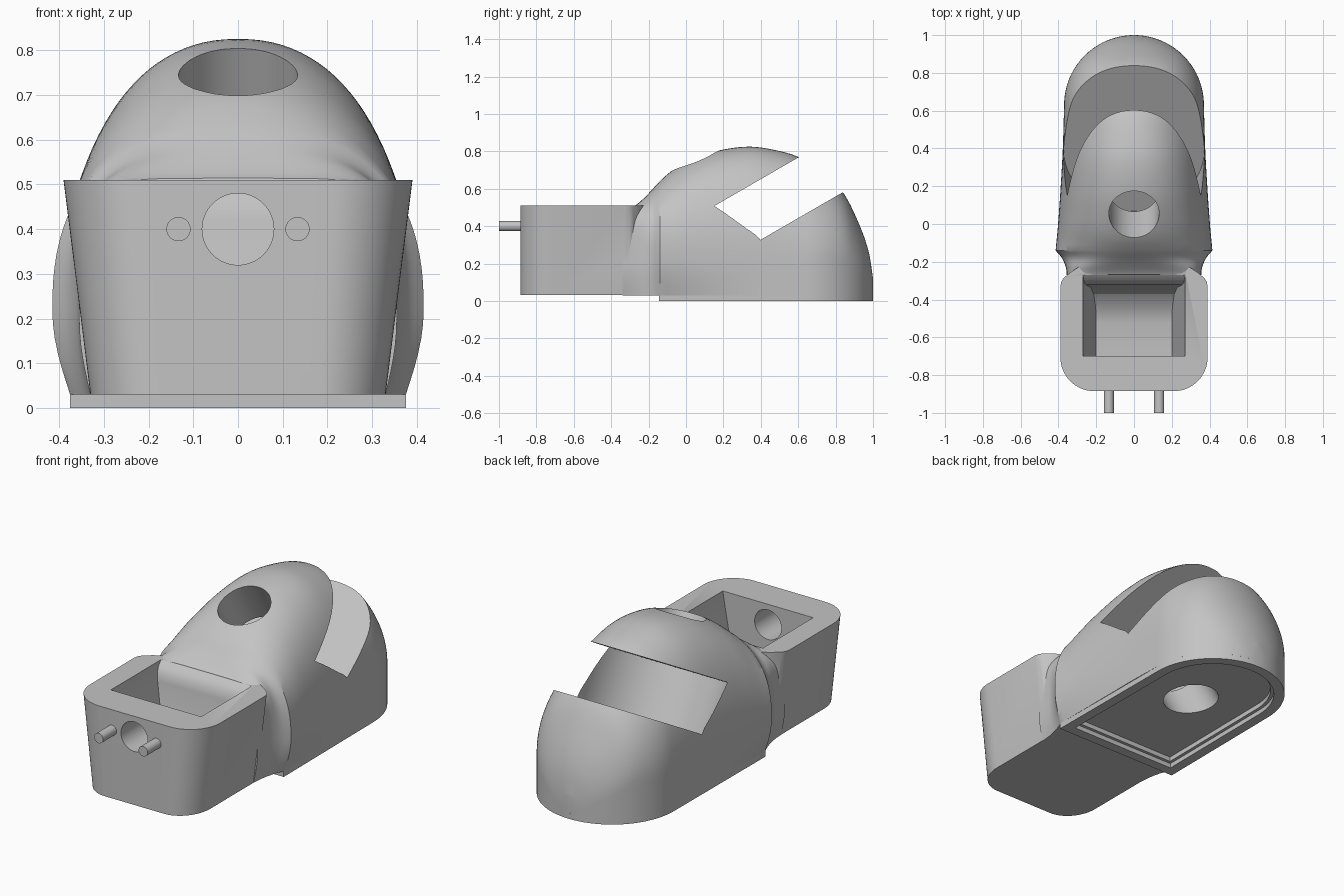
import bpy, bmesh
from math import sin, cos, pi, sqrt, radians
from mathutils import Matrix, Vector

cube = bpy.data.objects.get("Cube")
if cube:
    bpy.data.objects.remove(cube, do_unlink=True)

grey = bpy.data.materials.new("plain grey")
grey.use_nodes = True
grey.diffuse_color = (0.55, 0.55, 0.55, 1)
grey.node_tree.nodes["Principled BSDF"].inputs["Base Color"].default_value = (0.55, 0.55, 0.55, 1)


def loft(name, rings, matrix=Matrix()):
    """Skin equal-length rings of points and cap both ends."""
    bm = bmesh.new()
    rows = [[bm.verts.new(matrix @ Vector(p)) for p in r] for r in rings]
    n = len(rows[0])
    for a, b in zip(rows, rows[1:]):
        for i in range(n):
            j = (i + 1) % n
            bm.faces.new((a[i], a[j], b[j], b[i]))
    bm.faces.new(rows[0])
    bm.faces.new(rows[-1])
    bmesh.ops.recalc_face_normals(bm, faces=bm.faces)
    mesh = bpy.data.meshes.new(name)
    bm.to_mesh(mesh)
    bm.free()
    mesh.materials.append(grey)
    ob = bpy.data.objects.new(name, mesh)
    bpy.context.collection.objects.link(ob)
    return ob


def prism(name, outline, lo, hi, matrix=Matrix()):
    return loft(name, [[(x, y, h) for x, y in outline] for h in (lo, hi)], matrix)


def circle(cx, cy, r, n=64):
    return [(cx + r * cos(2 * pi * i / n), cy + r * sin(2 * pi * i / n)) for i in range(n)]


def combine(target, tool, operation):
    """Apply a boolean and remove the tool."""
    mod = target.modifiers.new("cut", 'BOOLEAN')
    mod.operation, mod.solver, mod.object = operation, 'EXACT', tool
    bpy.context.view_layer.update()
    deps = bpy.context.evaluated_depsgraph_get()
    mesh = bpy.data.meshes.new_from_object(target.evaluated_get(deps))
    target.modifiers.clear()
    target.data = mesh
    bpy.data.objects.remove(tool, do_unlink=True)


def curve(pts, x):
    """Smooth interpolation through a few points."""
    def slope(i):
        a, b = pts[max(i - 1, 0)], pts[min(i + 1, len(pts) - 1)]
        return (b[1] - a[1]) / (b[0] - a[0])
    k = 0
    while k < len(pts) - 2 and x > pts[k + 1][0]:
        k += 1
    (x0, y0), (x1, y1) = pts[k], pts[k + 1]
    h = x1 - x0
    t = min(max((x - x0) / h, 0), 1)
    return (y0 * (1 + 2 * t) * (1 - t) ** 2 + h * slope(k) * t * (1 - t) ** 2
            + y1 * t * t * (3 - 2 * t) + h * slope(k + 1) * t * t * (t - 1))


def section(y, base, width, height, power, z0=.03):
    """Cross-section: swelling side wall below, rounded crown above."""
    zc = max(z0 + .01, min(0.22, 0.4 * height))
    side = [(base + (width - base) * sin(i / 6 * pi / 2), z0 + (zc - z0) * i / 6) for i in range(6)]
    for i in range(28):
        a = i / 28 * pi / 2
        side.append((width * cos(a) ** (2 / power), zc + (height - zc) * sin(a) ** (2 / power)))
    return ([(x, y, z) for x, z in side] + [(0, y, height)]
            + [(-x, y, z) for x, z in reversed(side)])


# Domed body, running forward into a flared neck
crest = [(-.34, .495), (-.3, .503), (-.26, .519), (-.2, .575), (-.14, .64), (-.07, .70),
         (.05, .762), (.17, .803), (.33, .825), (.46, .81), (.6, .77), (.72, .69),
         (.84, .58), (.93, .40), (.98, .25), (1, .12)]
neck_flank = [(-.34, .355), (-.27, .356), (-.23, .361), (-.18, .382), (-.14, .415)]
flank = [(-.14, .415), (0, .402), (.2, .388), (.4, .377), (.63, .37)]
crown = [(-.34, 8), (-.27, 6), (-.2, 3.2), (-.14, 2.4), (0, 2.3), (.3, 2.25), (.6, 2.1), (1, 2)]
rings = []
for i in range(20):
    y = -.34 + .2 * i / 20
    rings.append(section(y, .33 + .045 * (i / 20) ** 2, curve(neck_flank, y),
                         curve(crest, y), curve(crown, y)))
stations = [-.14 + .77 * i / 24 for i in range(24)]
stations += [.63 + .37 * sin(i / 25 * pi / 2) for i in range(25)]
for y in stations:
    w = curve(flank, y) if y < .63 else .37 * sqrt(1 - ((y - .63) / .37) ** 2)
    rings.append(section(y, min(w, .375), w, curve(crest, y), curve(crown, y)))
body = loft("housing", rings)


# Base plate under the dome
def base_outline(d):
    arc = [((.37 - d) * cos(a), .63 + (.37 - d) * sin(a)) for a in (pi * i / 40 for i in range(41))]
    return [(d - .375, d - .145), (.375 - d, d - .145)] + arc


combine(body, prism("base_plate", base_outline(0), 0, .032), 'UNION')

# Tapered front box with rounded front corners
half = [(.39 - .18 * (1 - cos(a)), -.705 - .18 * sin(a))
        for a in (i / 16 * pi / 2 for i in range(17))]
half = [(.25, -.2), (.335, -.255), (.372, -.285), (.385, -.305), (.39, -.33)] + half
plan = half + [(-x, y) for x, y in reversed(half)]
box = loft("front_box", [[(x * s, y, z) for x, y in plan] for z, s in ((.031, .846), (.51, 1))])
combine(body, box, 'UNION')

# Open pocket with a curved back wall and rolled lip
pocket = [(.1, .2, -.52), (.12, .203, -.44), (.18, .213, -.37), (.28, .23, -.335),
          (.42, .255, -.322), (.46, .262, -.315), (.49, .267, -.295), (.51, .27, -.27),
          (.7, .27, -.2)]
combine(body, loft("pocket", [[(-w, -.7, z), (w, -.7, z), (w, b, z), (-w, b, z)]
                              for z, w, b in pocket]), 'DIFFERENCE')

# Slanted slot with a round inner end, and the bore square to it
tilt = Matrix.Rotation(radians(30), 4, 'X')
slot = [(-.372 * cos(a), .5 - .372 * sin(a)) for a in (pi * i / 48 for i in range(49))]
slot += [(.376, .525), (.5, .535), (.5, 1.6), (-.5, 1.6), (-.5, .535), (-.376, .525)]
combine(body, prism("slot", slot, .084, .364, tilt), 'DIFFERENCE')
combine(body, prism("bore", circle(0, .42, .133), -.32, .95, tilt), 'DIFFERENCE')

# Stepped recess under the body
for depth, inset in ((.025, .055), (.05, .072)):
    combine(body, prism("recess", base_outline(inset), -.1, depth), 'DIFFERENCE')

# Front opening
facing = Matrix.Rotation(radians(90), 4, 'X')
combine(body, prism("opening", circle(0, .4, .08), .6, 1.1, facing), 'DIFFERENCE')

# Two front pins
pins = [prism(side + "_pin", circle(x, .4, .027, 32), .86, 1, facing)
        for side, x in (("left", .133), ("right", -.133))]

bpy.ops.object.select_all(action='DESELECT')
for ob in [body] + pins:
    ob.select_set(True)
bpy.context.view_layer.objects.active = body
bpy.ops.object.shade_smooth_by_angle(angle=radians(30))
